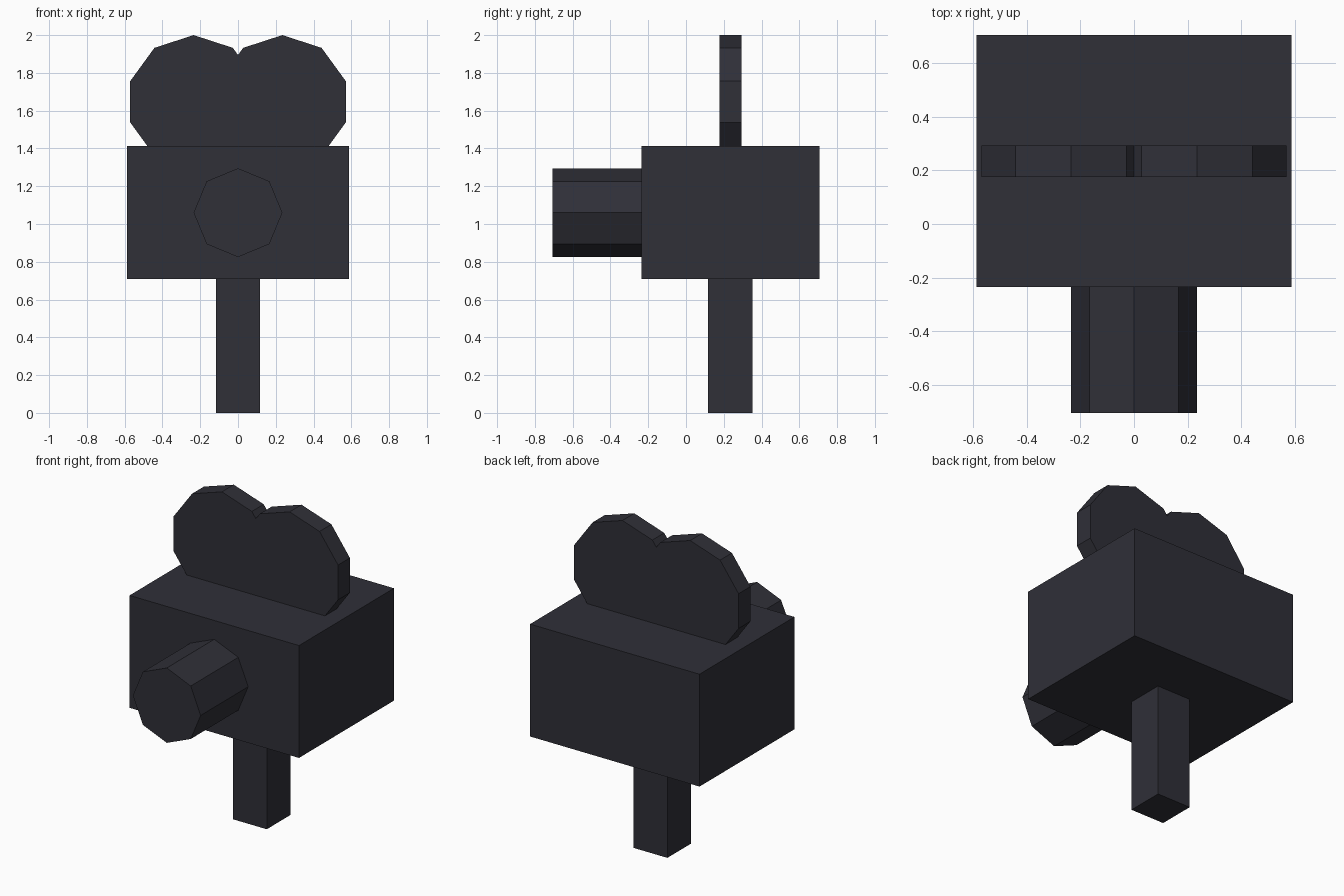
import bpy
import bmesh
from math import pi
from mathutils import Matrix, Vector

cube = bpy.data.objects.get("Cube")
if cube:
    bpy.data.objects.remove(cube, do_unlink=True)

# One dark charcoal finish for everything
charcoal = bpy.data.materials.new("dark charcoal")
charcoal.use_nodes = True
colour = (0.029, 0.029, 0.039, 1)
charcoal.diffuse_color = colour
charcoal.node_tree.nodes["Principled BSDF"].inputs["Base Color"].default_value = colour


def add_object(name, bm):
    bmesh.ops.recalc_face_normals(bm, faces=bm.faces)
    mesh = bpy.data.meshes.new(name)
    bm.to_mesh(mesh)
    bm.free()
    mesh.materials.append(charcoal)
    obj = bpy.data.objects.new(name, mesh)
    bpy.context.collection.objects.link(obj)
    return obj


def box(name, low, high):
    low, high = Vector(low), Vector(high)
    bm = bmesh.new()
    bmesh.ops.create_cube(bm, size=1, matrix=Matrix.Translation((low + high) / 2)
                          @ Matrix.Diagonal((*(high - low), 1)))
    return add_object(name, bm)


def prism(sides, radius, x, z, y_front, y_back):
    """Prism along y with one corner pointing straight up."""
    bm = bmesh.new()
    place = (Matrix.Translation((x, (y_front + y_back) / 2, z))
             @ Matrix.Rotation(pi / 2, 4, "X") @ Matrix.Rotation(pi / 2, 4, "Z"))
    # Start from a circle with a corner on its own x axis
    ring = [bm.verts.new(place @ Matrix.Rotation(2 * pi * i / sides, 4, "Z")
                         @ Vector((radius, 0, (y_back - y_front) / 2)))
            for i in range(sides)]
    cap = bm.faces.new(ring)
    extruded = bmesh.ops.extrude_face_region(bm, geom=[cap], use_keep_orig=True)
    moved = [v for v in extruded["geom"] if isinstance(v, bmesh.types.BMVert)]
    bmesh.ops.translate(bm, verts=moved, vec=(0, y_back - y_front, 0))
    return bm


# Stand and camera body
box("stand", (-0.1175, 0.1175, 0), (0.1175, 0.3525, 0.71))
box("body", (-0.588, -0.235, 0.708), (0.588, 0.706, 1.413))

# Octagonal lens barrel
add_object("lens", prism(8, 0.235, 0, 1.06, -0.706, -0.235))

# Twin film reels: one ten-sided reel trimmed at the middle, then mirrored
reel = prism(10, 0.353, -0.235, 1.647, 0.1765, 0.294)
bmesh.ops.bisect_plane(reel, geom=reel.verts[:] + reel.edges[:] + reel.faces[:],
                       plane_co=(0, 0, 0), plane_no=(1, 0, 0), clear_outer=True)
reels = add_object("film_reels", reel)
mirror = reels.modifiers.new("Mirror", "MIRROR")
mirror.use_clip = True
